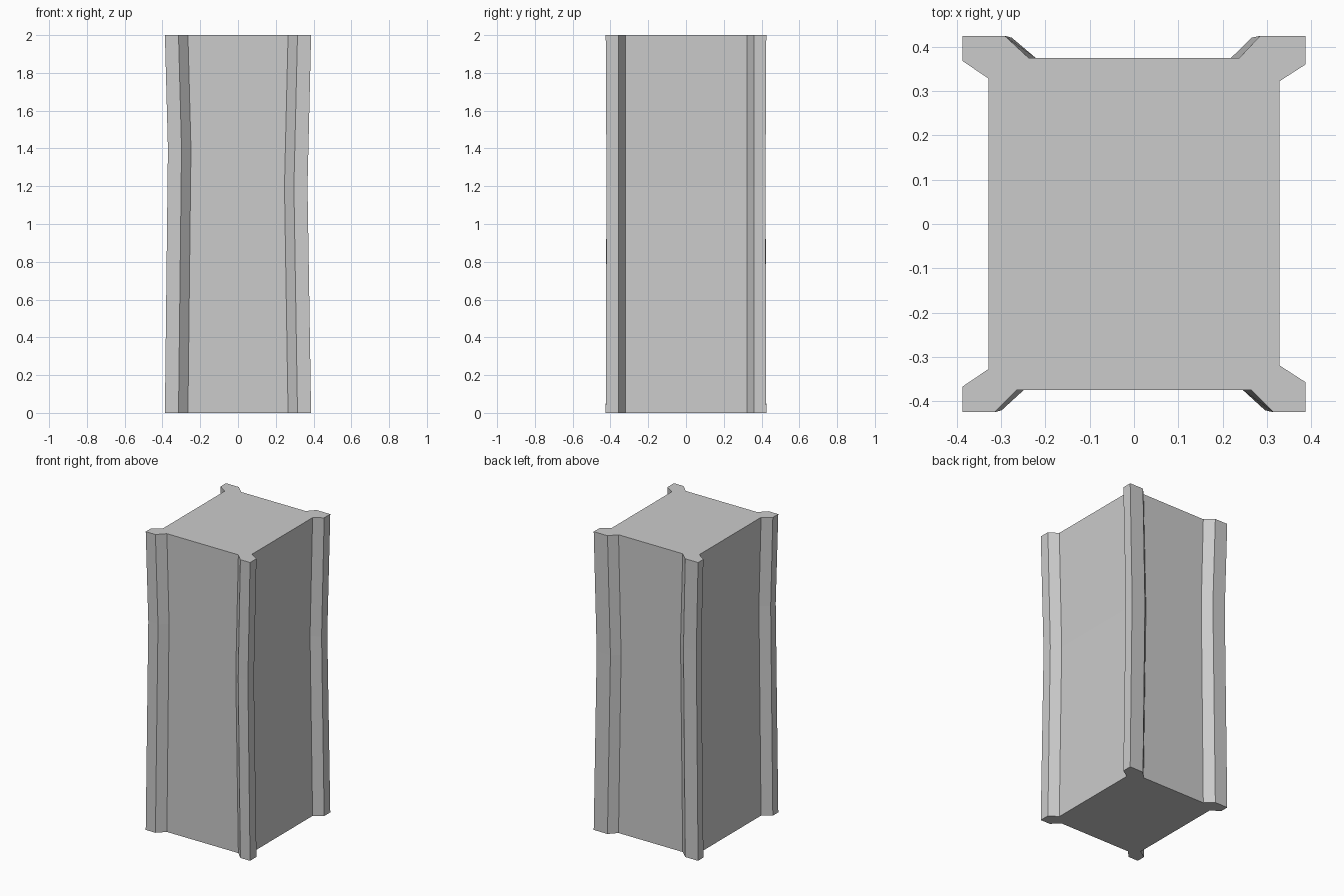
import bpy, bmesh

if "Cube" in bpy.data.objects:
    bpy.data.objects.remove(bpy.data.objects["Cube"])

# Cross-section of the pillar, counter-clockwise from the front left post
profile = [
    (-0.387, -0.367), (-0.387, -0.425), (-0.315, -0.425), (-0.265, -0.375),
    (0.265, -0.375), (0.315, -0.425), (0.387, -0.425), (0.387, -0.357),
    (0.328, -0.319), (0.328, 0.322), (0.387, 0.360), (0.387, 0.425),
    (0.285, 0.425), (0.238, 0.375), (-0.238, 0.375), (-0.292, 0.425),
    (-0.387, 0.425), (-0.387, 0.368), (-0.328, 0.328), (-0.328, -0.327),
]

bm = bmesh.new()


def ring(z, waist=False):
    verts = []
    for x, y in profile:
        if waist:
            # the waist pinches inward and sits higher on the left
            left = x < 0
            x += 0.016 if left else -0.019
            z = 1.4 if left else 1.2
            if abs(y) > 0.4:
                y *= 0.99
        verts.append(bm.verts.new((x, y, z)))
    return verts


# Base, pinched waist and top
rings = [ring(0), ring(0, waist=True), ring(2)]
n = len(profile)
for low, high in zip(rings, rings[1:]):
    for i in range(n):
        j = (i + 1) % n
        bm.faces.new((low[i], low[j], high[j], high[i]))

# End caps
bm.faces.new(rings[0][::-1])
bm.faces.new(rings[-1])
bm.normal_update()

mesh = bpy.data.meshes.new("pillar")
bm.to_mesh(mesh)
bm.free()
pillar = bpy.data.objects.new("pillar", mesh)
bpy.context.collection.objects.link(pillar)
